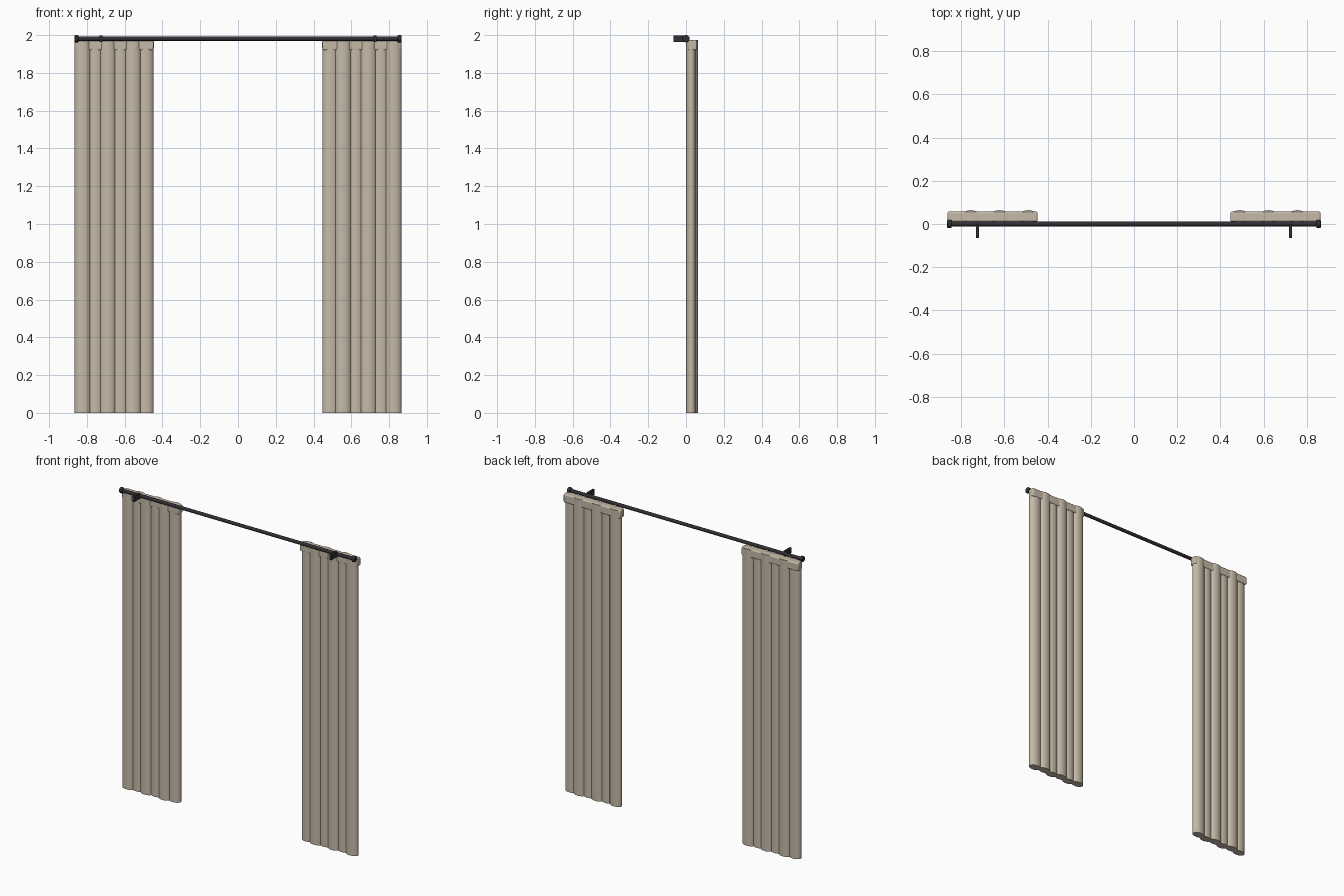
import bpy, math
from mathutils import Matrix

if "Cube" in bpy.data.objects:
    bpy.data.objects.remove(bpy.data.objects["Cube"])

def material(name, rgb):
    m = bpy.data.materials.new(name)
    m.diffuse_color = (*rgb, 1)
    m.use_nodes = True
    m.node_tree.nodes["Principled BSDF"].inputs["Base Color"].default_value = m.diffuse_color
    return m

FABRIC = material("fabric", (0.56, 0.49, 0.39))
METAL = material("dark_metal", (0.03, 0.03, 0.035))
ROD_Z = 1.981

def finish(name, mat, bevel=0, segments=3):
    ob = bpy.context.object
    ob.name = name
    ob.data.materials.append(mat)
    if bevel:
        b = ob.modifiers.new("bevel", 'BEVEL')
        b.width, b.segments = bevel, segments
    bpy.ops.object.shade_smooth_by_angle(angle=math.radians(35))
    return ob

def box(name, loc, size, mat, bevel=0):
    bpy.ops.mesh.primitive_cube_add(size=1, location=loc)
    bpy.context.object.data.transform(Matrix.Diagonal((*size, 1)))
    return finish(name, mat, bevel)

def rod(name, x, length, radius, bevel=0):
    bpy.ops.mesh.primitive_cylinder_add(vertices=24, radius=radius, depth=length,
                                        location=(x, 0, ROD_Z))
    bpy.context.object.data.transform(Matrix.Rotation(math.pi / 2, 4, 'Y'))
    return finish(name, METAL, bevel)

def fold(name, x, y, height):
    bpy.ops.mesh.primitive_cylinder_add(vertices=32, radius=1, depth=height,
                                        location=(x, y, height / 2))
    bpy.context.object.data.transform(Matrix.Diagonal((0.042, 0.027, 1, 1)))
    return finish(name, FABRIC)

# curtain rod
rod("curtain_rod", 0, 1.71, 0.011)

for side, s in (("left", -1), ("right", 1)):
    # end cap and wall bracket
    rod(side + "_finial", s * 0.855, 0.02, 0.019, 0.004)
    box(side + "_bracket", (s * 0.725, -0.033, ROD_Z), (0.014, 0.064, 0.036), METAL)

    # hanging folds, alternately forward and back, outer edge first
    for i in range(6):
        fold(f"{side}_fold_{i + 1}", s * (0.823 - 0.0667 * i),
             0.037 if i % 2 else 0.027, 1.973)

    # header band gathering the folds
    box(side + "_header", (s * 0.655, 0.034, 1.9475), (0.418, 0.047, 0.055),
        FABRIC, 0.008)
